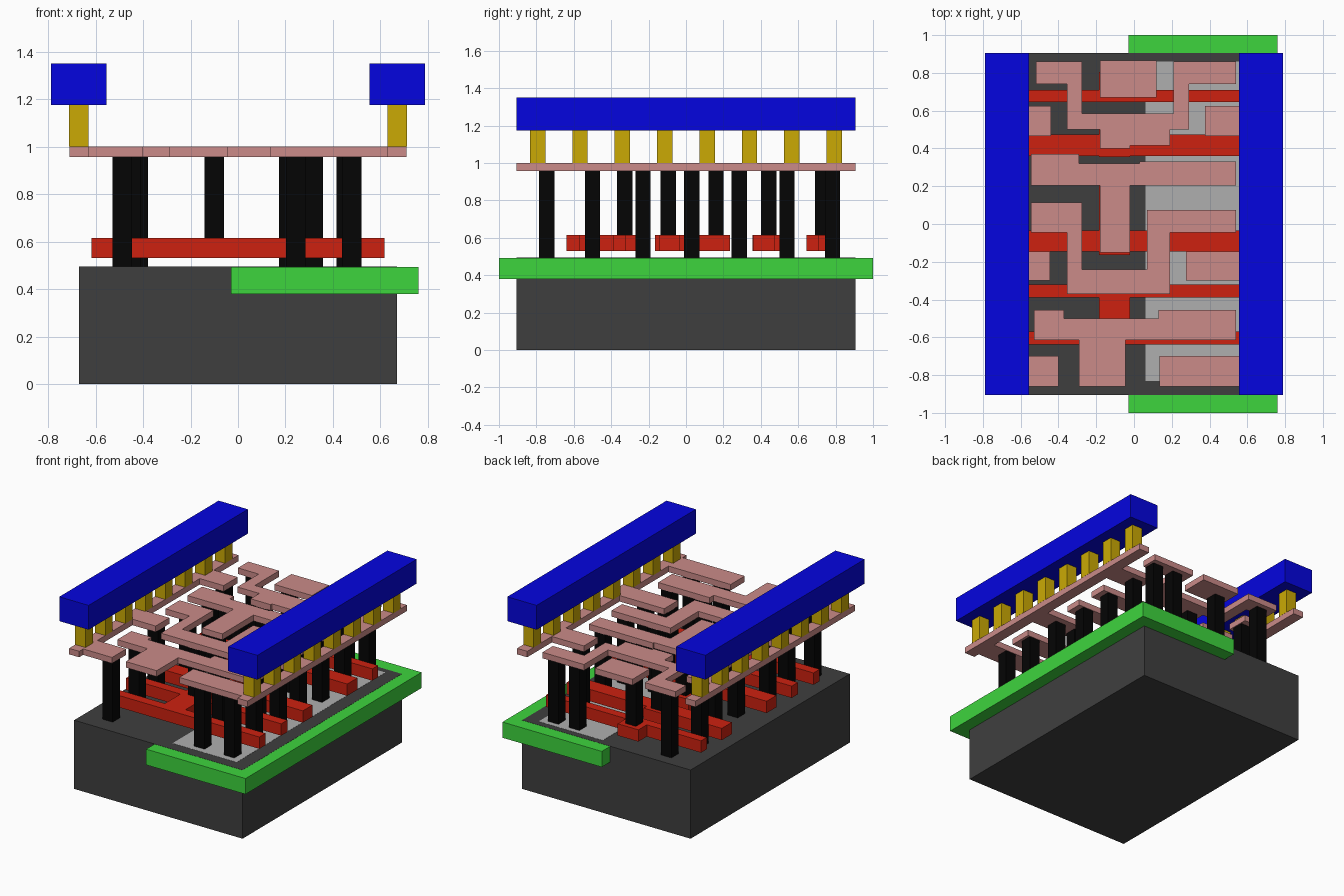
import bpy, bmesh


def material(name, rgb):
    m = bpy.data.materials.new(name)
    m.diffuse_color = (*[c ** 2.2 for c in rgb], 1)  # display shade to linear
    return m


DARK = material("dark_grey", (0.255, 0.255, 0.255))
LIGHT = material("light_grey", (0.68, 0.68, 0.68))
GREEN = material("green", (0.25, 0.83, 0.25))
RED = material("red", (0.80, 0.15, 0.09))
BLACK = material("black", (0.05, 0.05, 0.05))
PINK = material("pink", (0.79, 0.54, 0.53))
GOLD = material("gold", (0.79, 0.66, 0.05))
BLUE = material("blue", (0.05, 0.05, 0.87))


def plate(name, outline, z0, z1, mat):
    """Extrude a flat outline from z0 up to z1."""
    bm = bmesh.new()
    face = bm.faces.new([bm.verts.new((x, y, z0)) for x, y in outline])
    ext = bmesh.ops.extrude_face_region(bm, geom=[face])
    verts = [v for v in ext["geom"] if isinstance(v, bmesh.types.BMVert)]
    bmesh.ops.translate(bm, verts=verts, vec=(0, 0, z1 - z0))
    bmesh.ops.recalc_face_normals(bm, faces=bm.faces)
    mesh = bpy.data.meshes.new(name)
    bm.to_mesh(mesh)
    bm.free()
    mesh.materials.append(mat)
    obj = bpy.data.objects.new(name, mesh)
    bpy.context.collection.objects.link(obj)
    return obj


def box(name, x0, x1, y0, y1, z0, z1, mat):
    return plate(name, [(x0, y0), (x1, y0), (x1, y1), (x0, y1)], z0, z1, mat)


def post(name, x, y, z0, z1, mat, r=0.041):
    return box(name, x - r, x + r, y - r, y + r, z0, z1, mat)


# Base block, side well and the doped regions set into the top
TOP = 0.494
box("substrate", -0.67, 0.67, -0.905, 0.905, 0, TOP, DARK)
box("well", -0.03, 0.76, -1, 1, 0.38, TOP - 0.001, GREEN)
box("left_active_region", -0.56, -0.34, -0.83, 0.86, 0.40, TOP - 0.001, LIGHT)
box("right_active_region", 0.06, 0.57, -0.83, 0.86, 0.40, TOP + 0.001, LIGHT)

# Red gate bars, each with a landing pad in the middle
G0, G1, GX = 0.53, 0.615, 0.617
PL, PR = -0.185, -0.02


def gate(name, y0, y1, p0, p1):
    pts = [(-GX, y0)]
    if p0 < y0:
        pts += [(PL, y0), (PL, p0), (PR, p0), (PR, y0)]
    pts += [(GX, y0), (GX, y1)]
    if p1 > y1:
        pts += [(PR, y1), (PR, p1), (PL, p1), (PL, y1)]
    plate(name, pts + [(-GX, y1)], G0, G1, RED)


gate("gate_middle", -0.145, -0.035, -0.165, 0.235)
gate("gate_upper", 0.36, 0.475, 0.355, 0.51)
gate("gate_back", 0.645, 0.71, 0.645, 0.805)
plate("gate_front_pair", [
    (-GX, -0.638), (GX, -0.638), (GX, -0.568), (PR, -0.568), (PR, -0.39), (GX, -0.39),
    (GX, -0.32), (PR, -0.32), (PR, -0.265), (PL, -0.265), (PL, -0.32), (-GX, -0.32),
    (-GX, -0.39), (PL, -0.39), (PL, -0.568), (-GX, -0.568)], G0, G1, RED)

# Black contact posts: on the active regions, row by row, then on the gates
M0, M1 = 0.957, 1.0
rows = [
    (-0.745, (-0.488, 0.243, 0.48)), (-0.50, (-0.45, 0.213, 0.48)),
    (-0.23, (-0.488, 0.318, 0.48)), (0.03, (-0.42, 0.213, 0.457)),
    (0.285, (-0.42, 0.213, 0.457)), (0.54, (-0.488, 0.457)),
    (0.783, (-0.42, 0.313, 0.48)),
]
for y, xs in rows:
    for x in xs:
        post("active_contact", x, y, TOP, M0, BLACK)
for y in (-0.328, -0.095, 0.16, 0.442, 0.73):
    post("gate_contact", -0.10, y, G1, M0, BLACK)


# Pink power rails with stubs reaching inward (inner end, y from, y to)
def rail(name, s, stubs):
    pts = [(s * 0.71, 0.905), (s * 0.71, -0.905), (s * 0.63, -0.905)]
    for x, y0, y1 in stubs:
        pts += [(s * 0.63, y0), (x, y0), (x, y1), (s * 0.63, y1)]
    plate(name, pts + [(s * 0.63, 0.905)], M0, M1, PINK)


rail("left_rail", -1, [(-0.40, -0.86, -0.70), (-0.445, -0.30, -0.145), (-0.44, 0.465, 0.625)])
rail("right_rail", 1, [(0.135, -0.86, -0.70), (0.275, -0.30, -0.145), (0.375, 0.465, 0.625)])

# Pink signal wires
box("wire_back_pad", -0.18, 0.12, 0.67, 0.865, M0, M1, PINK)
plate("wire_back", [
    (-0.52, 0.86), (-0.52, 0.742), (-0.355, 0.742), (-0.355, 0.50), (-0.18, 0.50),
    (-0.18, 0.40), (-0.02, 0.40), (-0.02, 0.415), (0.19, 0.415), (0.19, 0.50),
    (0.29, 0.50), (0.29, 0.742), (0.54, 0.742), (0.54, 0.86), (0.21, 0.86),
    (0.21, 0.585), (-0.275, 0.585), (-0.275, 0.86)], M0, M1, PINK)
plate("wire_tee", [
    (-0.545, 0.37), (-0.545, 0.205), (-0.18, 0.205), (-0.18, -0.15), (-0.02, -0.15),
    (-0.02, 0.205), (0.54, 0.205), (0.54, 0.33), (0.03, 0.33), (0.03, 0.32),
    (-0.29, 0.32), (-0.29, 0.37)], M0, M1, PINK)
plate("wire_loop", [
    (-0.545, 0.115), (-0.545, -0.045), (-0.355, -0.045), (-0.355, -0.37), (0.19, -0.37),
    (0.19, -0.045), (0.54, -0.045), (0.54, 0.075), (0.07, 0.075), (0.07, -0.24),
    (-0.275, -0.24), (-0.275, 0.115)], M0, M1, PINK)
plate("wire_front", [
    (-0.53, -0.455), (-0.53, -0.615), (-0.29, -0.615), (-0.29, -0.86), (-0.045, -0.86),
    (-0.045, -0.615), (0.54, -0.615), (0.54, -0.455), (0.13, -0.455), (0.13, -0.50),
    (-0.37, -0.50), (-0.37, -0.455)], M0, M1, PINK)

# Gold vias and the blue bars they carry, on both sides
for side, s in (("left", -1), ("right", 1)):
    for i in range(8):
        post(side + "_via", s * 0.67, -0.793 + i * 0.2265, M1, 1.175, GOLD)
    a, b = sorted((s * 0.555, s * 0.788))
    box(side + "_power_bar", a, b, -0.905, 0.905, 1.175, 1.35, BLUE)
